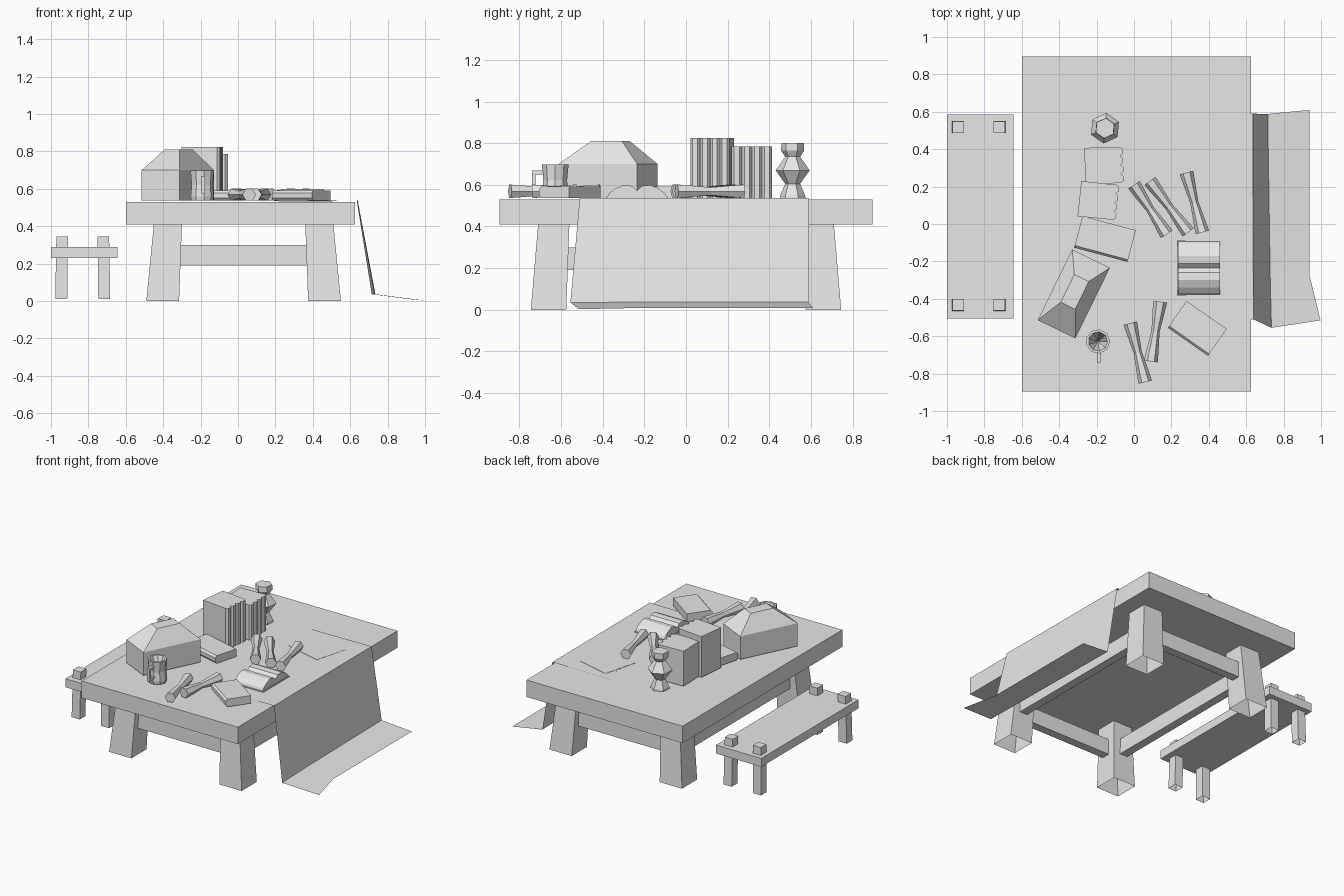
import bpy, bmesh, math
from mathutils import Matrix, Vector

cube = bpy.data.objects.get("Cube")
if cube:
    bpy.data.objects.remove(cube)

grey = bpy.data.materials.new("light_grey")
grey.use_nodes = True
COLOR = (0.8, 0.8, 0.8, 1)
grey.diffuse_color = COLOR
for node in grey.node_tree.nodes:
    if node.type == 'BSDF_PRINCIPLED':
        node.inputs["Base Color"].default_value = COLOR
        node.inputs["Roughness"].default_value = 0.8

TOP = 0.53      # table surface
REST = 0.537    # where the clutter rests


def loft(name, rings, start=True, end=True, matrix=None):
    """Skin a list of equal-sized rings, with optional end caps."""
    bm = bmesh.new()
    rows = [[bm.verts.new(p) for p in ring] for ring in rings]
    n = len(rows[0])
    for a, b in zip(rows, rows[1:]):
        for i in range(n):
            j = (i + 1) % n
            bm.faces.new((a[i], a[j], b[j], b[i]))
    if start:
        bm.faces.new(rows[0][::-1])
    if end:
        bm.faces.new(rows[-1])
    bmesh.ops.recalc_face_normals(bm, faces=bm.faces)
    if matrix:
        bm.transform(matrix)
    return finish(name, bm)


def finish(name, bm):
    me = bpy.data.meshes.new(name)
    bm.to_mesh(me)
    bm.free()
    me.materials.append(grey)
    ob = bpy.data.objects.new(name, me)
    bpy.context.collection.objects.link(ob)
    return ob


def rect(x0, x1, y0, y1, z):
    return [(x0, y0, z), (x1, y0, z), (x1, y1, z), (x0, y1, z)]


def box(name, x, y, z, matrix=None):
    return loft(name, [rect(*x, *y, z[0]), rect(*x, *y, z[1])], matrix=matrix)


def place(x, y, z=0, angle=0):
    return Matrix.Translation((x, y, z)) @ Matrix.Rotation(math.radians(angle), 4, 'Z')


def ring(r, z, n, phase=0):
    return [(r * math.cos(phase + math.tau * i / n), r * math.sin(phase + math.tau * i / n), z)
            for i in range(n)]


# Table: slab, splayed open-bottomed legs, low stretchers
box("table_top", (-0.6, 0.625), (-0.895, 0.895), (0.41, TOP))
MID = 0.03
for sx in (-1, 1):
    for sy in (-1, 1):
        def leg_ring(x0, x1, y0, y1, z):
            return [(MID + sx * x, sy * y, z) for x, y, z in rect(x0, x1, y0, y1, z)]
        loft("table_leg", [leg_ring(0.345, 0.52, 0.575, 0.745, 0),
                           leg_ring(0.33, 0.48, 0.56, 0.71, 0.41)], start=False)
for s in (-1, 1):
    box("end_stretcher", (MID - 0.36, MID + 0.36), (s * 0.65 - 0.03, s * 0.65 + 0.03), (0.19, 0.30))
    x = MID + s * 0.42
    box("side_stretcher", (x - 0.03, x + 0.03), (-0.6, 0.6), (0.19, 0.30))

# Bench with leg tops poking through the seat
box("bench_seat", (-1.0, -0.645), (-0.505, 0.585), (0.23, 0.29))
for x, s in ((-0.94, -1), (-0.72, 1)):
    for y, t in ((-0.432, -1), (0.518, 1)):
        low = [(x + s * 0.005 + a, y + t * 0.005 + b, 0.01) for a, b, _ in rect(-0.032, 0.032, -0.032, 0.032, 0)]
        loft("bench_leg", [low, rect(x - 0.031, x + 0.031, y - 0.031, y + 0.031, 0.345)], start=False)

# Cloth lying on the table, dropping to the floor on one side
bm = bmesh.new()
strips = [[(-0.2, 0.59, TOP + 0.001), (-0.2, -0.2, TOP + 0.001), (-0.2, -0.51, TOP + 0.001)],
          [(0.635, 0.59, 0.538), (0.637, -0.2, 0.538), (0.64, -0.51, 0.538)],
          [(0.715, 0.588, 0.037), (0.728, -0.27, 0.037), (0.735, -0.555, 0.035)],
          [(0.937, 0.61, 0.008), (0.937, -0.27, 0.008), (0.997, -0.515, 0.003)]]
rows = [[bm.verts.new(p) for p in s] for s in strips]
for a, b in zip(rows, rows[1:]):
    for i in range(2):
        bm.faces.new((a[i], a[i + 1], b[i + 1], b[i]))
bmesh.ops.recalc_face_normals(bm, faces=bm.faces)
if sum(f.normal.z for f in bm.faces) < 0:
    bmesh.ops.reverse_faces(bm, faces=bm.faces)
finish("cloth", bm)

# Faceted candlestick
profile = [(0.062, REST), (0.06, 0.55), (0.036, 0.605), (0.082, 0.67),
           (0.036, 0.735), (0.056, 0.765), (0.054, 0.80)]
loft("candlestick", [ring(r, z, 6, math.radians(25)) for r, z in profile],
     matrix=place(-0.155, 0.512))


# Rows of standing books with rounded spines
def book_row(name, cx, cy, angle, width, depth, height, count=4):
    pts = [(-width / 2, depth / 2), (-width / 2, -depth / 2)]
    step = depth / count
    for i in range(count):
        y = -depth / 2 + i * step
        pts += [(width / 2 - 0.014, y + step * 0.02), (width / 2, y + step * 0.25),
                (width / 2, y + step * 0.75), (width / 2 - 0.014, y + step * 0.98)]
    loft(name, [[(x, y, z) for x, y in pts] for z in (REST, height)], matrix=place(cx, cy, 0, angle))


book_row("tall_books", -0.19, 0.125, -6, 0.205, 0.19, 0.825)
book_row("short_books", -0.16, 0.313, 2, 0.205, 0.195, 0.785)


# Closed books lying flat, bulged along the spine
def flat_book(name, cx, cy, angle, width, depth, thick):
    d = depth / 2
    side = [(d, 0), (d, thick), (-d + 0.012, thick), (-d, thick * 0.75),
            (-d, thick * 0.25), (-d + 0.012, 0)]
    loft(name, [[(x, y, z) for y, z in side] for x in (-width / 2, width / 2)],
         matrix=place(cx, cy, REST, angle))


flat_book("closed_book_left", -0.155, -0.08, -15, 0.295, 0.175, 0.055)
flat_book("closed_book_right", 0.338, -0.558, -35, 0.262, 0.175, 0.055)

# Open book: two humps of pages on a flat cover
half = [(-0.142, 0.006), (-0.135, 0.022), (-0.105, 0.045), (-0.065, 0.062), (-0.025, 0.058)]
pages = half + [(0, 0.036)] + [(-y, z) for y, z in reversed(half)]
loft("open_book_pages", [[(x, y, z) for y, z in pages] for x in (-0.112, 0.112)],
     matrix=place(0.347, -0.235, REST))
box("open_book_cover", (-0.118, 0.118), (-0.148, 0.148), (0, 0.006), place(0.347, -0.235, REST))

# Chest with a hipped lid
loft("chest", [rect(-0.21, 0.21, -0.112, 0.112, REST), rect(-0.21, 0.21, -0.112, 0.112, 0.70),
               rect(-0.07, 0.095, -0.043, 0.043, 0.81)], matrix=place(-0.322, -0.374, 0, 64))

# Mug with a hollow, tapering inside and a square handle
mug = [(0.06, REST), (0.064, 0.56), (0.058, 0.62), (0.065, 0.697), (0.052, 0.697), (0.004, 0.57)]
loft("mug", [ring(r, z, 9) for r, z in mug], matrix=place(-0.193, -0.628))
for name, y, z in (("handle_top", (-0.735, -0.68), (0.65, 0.668)),
                   ("handle_grip", (-0.74, -0.722), (0.575, 0.668)),
                   ("handle_bottom", (-0.735, -0.68), (0.575, 0.593))):
    box(name, (-0.197, -0.177), y, z)

# Scrolls, pinched in the middle
for start, end in (((0.0, 0.21), (0.175, -0.055)), ((0.085, 0.23), (0.29, -0.045)),
                   ((0.28, 0.275), (0.365, -0.045)), ((-0.02, -0.53), (0.06, -0.845)),
                   ((0.14, -0.415), (0.09, -0.735))):
    a, b = (Vector((*p, REST + 0.032)) for p in (start, end))
    length = (b - a).length
    turn = (b - a).to_track_quat('Z', 'Y').to_matrix().to_4x4()
    loft("scroll", [ring(r, length * t, 6) for r, t in
                    ((0.037, 0), (0.034, 0.12), (0.022, 0.5), (0.034, 0.88), (0.037, 1))],
         matrix=Matrix.Translation(a) @ turn)

# Loose sheets of paper
for angle, z in ((-2, 0.533), (-15, 0.536)):
    box("paper_sheet", (-0.14, 0.14), (-0.125, 0.125), (0, 0.002), place(0.36, 0.38, z, angle))
